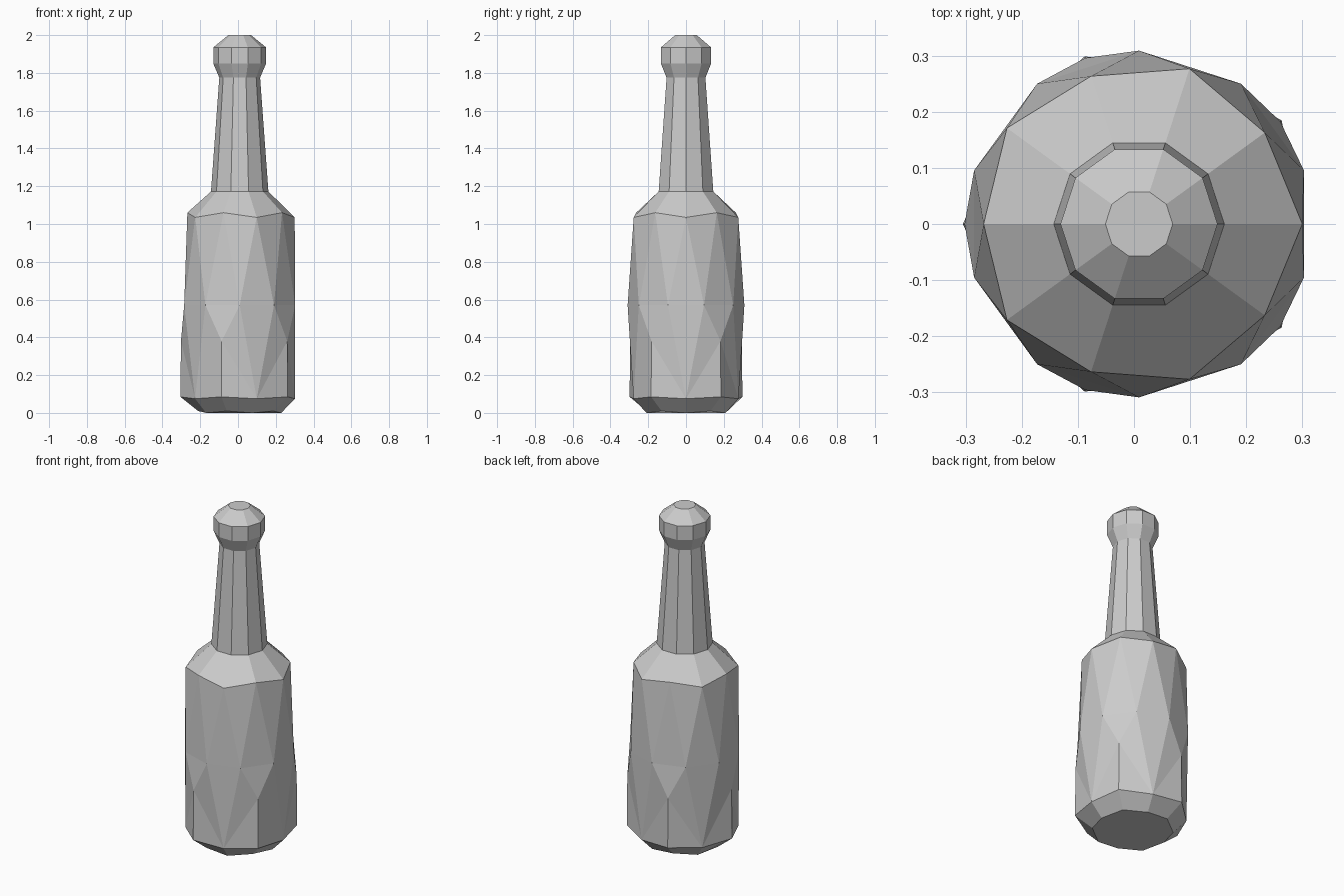
import bpy, bmesh
from math import cos, sin, radians

if "Cube" in bpy.data.objects:
    bpy.data.objects.remove(bpy.data.objects["Cube"])

N = 10
CX = 0.009  # axis of the bottle
bm = bmesh.new()


def ring(r_even, z_even, r_odd=None, z_odd=None, phase=0):
    """Ten-sided ring whose odd corners may differ in radius and height."""
    out = []
    for i in range(N):
        odd = i % 2 == 1
        r = r_odd if odd and r_odd is not None else r_even
        z = z_odd if odd and z_odd is not None else z_even
        a = radians(36 * i + phase)
        out.append(bm.verts.new((CX + r * cos(a), r * sin(a), z)))
    return out


def bridge(lo, hi):
    for i in range(N):
        j = (i + 1) % N
        bm.faces.new((lo[i], lo[j], hi[j], hi[i]))


# base and chamfer
base = ring(0.22, 0.0, 0.22, 0.01)
foot = ring(0.292, 0.075, 0.314, 0.085)
bm.faces.new(base[::-1])
bridge(base, foot)

# faceted body: staggered middle ring, shoulder ring with zigzag height
mid = ring(0.309, 0.57, phase=18)
shoulder = ring(0.291, 1.035, 0.277, 1.06)
low = {i: bm.verts.new((CX + 0.311 * cos(radians(36 * i)),
                        0.311 * sin(radians(36 * i)), 0.38))
       for i in range(1, N, 2)}
for i in range(N):
    j = (i + 1) % N
    prev, nxt = mid[i - 1], mid[i]
    bm.faces.new((prev, nxt, shoulder[i]))
    bm.faces.new((nxt, shoulder[j], shoulder[i]))
    if i in low:
        bm.faces.new((prev, low[i], nxt))
        bm.faces.new((low[i], foot[j], nxt))
        bm.faces.new((low[i], foot[i], foot[j]))
        bm.faces.new((foot[i - 1], low[i], prev))
        bm.faces.new((foot[i - 1], foot[i], low[i]))
    else:
        bm.faces.new((prev, foot[i], nxt))

# shoulder slope, neck, collar and cap
last = shoulder
for r, z in [(0.152, 1.172), (0.108, 1.775), (0.14, 1.85),
             (0.14, 1.935), (0.06, 2.0)]:
    cur = ring(r, z)
    bridge(last, cur)
    last = cur
bm.faces.new(last)

bmesh.ops.recalc_face_normals(bm, faces=bm.faces)
mesh = bpy.data.meshes.new("bottle")
bm.to_mesh(mesh)
bm.free()
bpy.context.collection.objects.link(bpy.data.objects.new("bottle", mesh))
